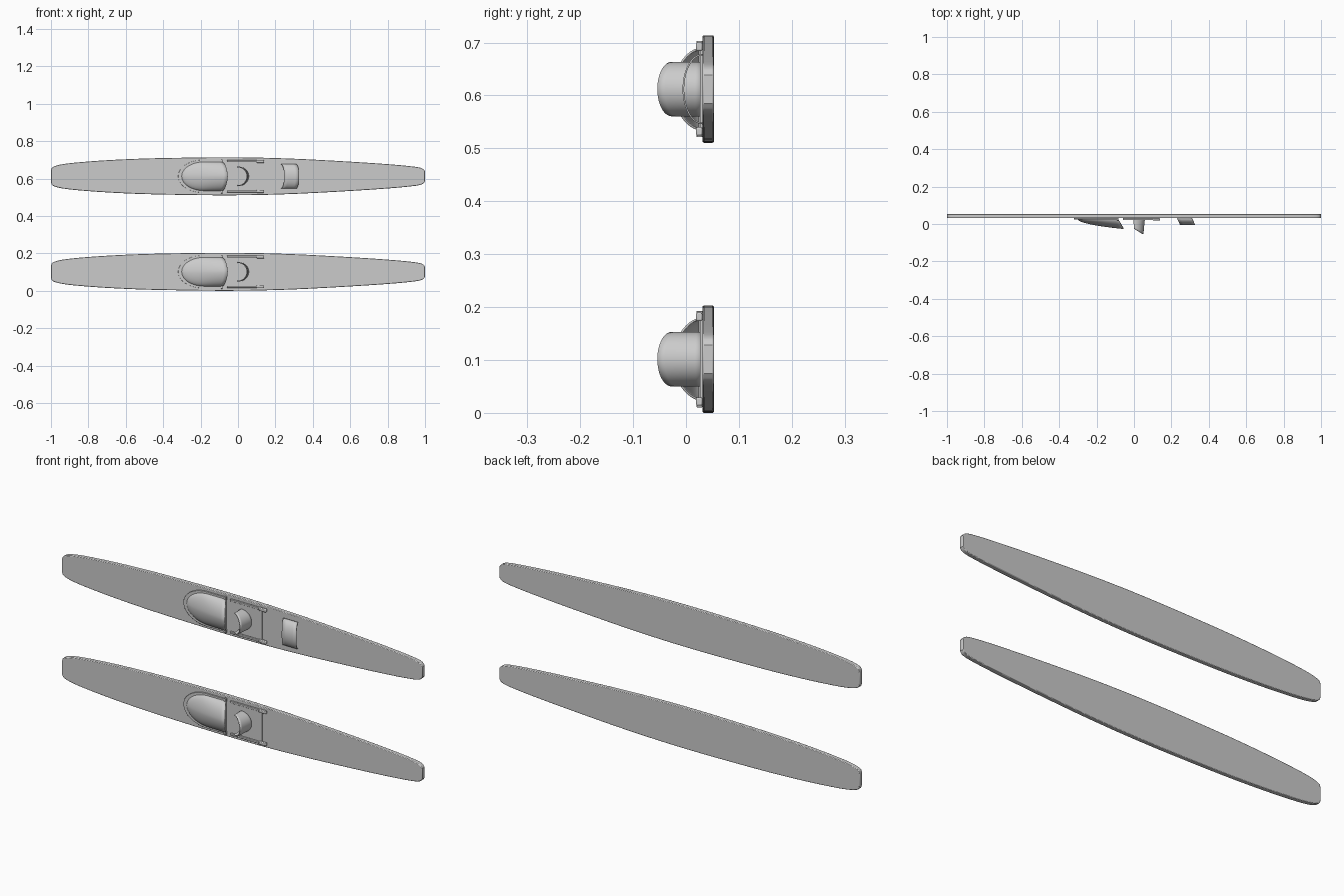
import bpy, bmesh
from math import sin, cos, pi, radians, sqrt

cube = bpy.data.objects.get("Cube")
if cube:
    bpy.data.objects.remove(cube)

DECK = 0.031   # front face of the ski
BACK = 0.053


def finish(name, bm, z, bevel=0, thick=0):
    bmesh.ops.recalc_face_normals(bm, faces=bm.faces)
    mesh = bpy.data.meshes.new(name)
    bm.to_mesh(mesh)
    bm.free()
    ob = bpy.data.objects.new(name, mesh)
    bpy.context.collection.objects.link(ob)
    ob.location.z = z
    if thick:
        mod = ob.modifiers.new("Thickness", 'SOLIDIFY')
        mod.thickness = thick
        mod.offset = 0
    if bevel:
        mod = ob.modifiers.new("Bevel", 'BEVEL')
        mod.width = bevel
        mod.segments = 2
        mod.angle_limit = radians(50)
    bpy.ops.object.select_all(action='DESELECT')
    bpy.context.view_layer.objects.active = ob
    ob.select_set(True)
    bpy.ops.object.shade_smooth_by_angle(angle=radians(35))
    return ob


def slab(name, outline, front, back, z, bevel=0):
    """Extrude an (x, z) outline along y."""
    bm = bmesh.new()
    face = bm.faces.new([bm.verts.new((x, back, h)) for x, h in outline])
    ext = bmesh.ops.extrude_face_region(bm, geom=[face])
    for v in ext["geom"]:
        if isinstance(v, bmesh.types.BMVert):
            v.co.y = front
    return finish(name, bm, z, bevel)


def box(name, x0, x1, z0, z1, front, z, bevel=0.0):
    return slab(name, [(x0, z0), (x1, z0), (x1, z1), (x0, z1)], front, DECK, z, bevel)


def sheet(name, func, nu, nv, z, thick):
    """Grid surface from func(u, v), thickened."""
    bm = bmesh.new()
    rows = [[bm.verts.new(func(i / nu, j / nv)) for j in range(nv + 1)]
            for i in range(nu + 1)]
    for a, b in zip(rows, rows[1:]):
        for j in range(nv):
            bm.faces.new((a[j], a[j + 1], b[j + 1], b[j]))
    bmesh.ops.remove_doubles(bm, verts=bm.verts, dist=0.00005)
    return finish(name, bm, z, 0, thick)


# Half-width of the ski along its length
SKI = [(-1, .03), (-.995, .045), (-.975, .056), (-.93, .066), (-.85, .075),
       (-.7, .086), (-.5, .095), (-.25, .1), (-.08, .1015), (.1, .1),
       (.3, .094), (.5, .084), (.7, .072), (.85, .061), (.93, .053),
       (.97, .047), (.99, .039), (1, .027)]


def smooth_profile(points, steps=4):
    """Catmull-Rom resampling of the profile."""
    out = []
    for i in range(len(points) - 1):
        p0, p1 = points[max(i - 1, 0)], points[i]
        p2, p3 = points[i + 1], points[min(i + 2, len(points) - 1)]
        m1 = (p2[1] - p0[1]) / (p2[0] - p0[0])
        m2 = (p3[1] - p1[1]) / (p3[0] - p1[0])
        d = p2[0] - p1[0]
        for k in range(steps):
            t = k / steps
            w = ((2*t**3 - 3*t*t + 1) * p1[1] + (t**3 - 2*t*t + t) * d * m1
                 + (3*t*t - 2*t**3) * p2[1] + (t**3 - t*t) * d * m2)
            out.append((p1[0] + d * t, w))
    return out + [points[-1]]


def mirrored(profile):
    return profile + [(x, -w) for x, w in reversed(profile)]


def toe_dome(u, v):
    x = -0.30 + 0.215 * u * u
    s = min((x + 0.30) / 0.12, 1)
    width = 0.076 * sqrt(max(1 - (1 - s) ** 2, 0))
    height = 0.052 * u ** 1.1
    a = pi * v
    side = abs(cos(a)) ** 1.15 * (1 if cos(a) > 0 else -1)
    rise = sin(a) ** 1.15
    return (x + 0.03 * u ** 4 * rise, 0.027 - height * rise, width * side)


def heel_cup(u, v):
    a = radians(-95 + 190 * u)
    top = -0.027 - 0.027 * max(cos(a), 0)
    return (0.003 + (0.053 - 0.008 * v) * cos(a), DECK + (top - DECK) * v, 0.049 * sin(a))


def rear_strap(u, v):
    a = pi * u
    rise = sin(a)
    return (0.23 + 0.08 * v + 0.017 * rise, DECK - 0.036 * rise, 0.065 * cos(a))


def build_ski(label, z):
    slab(label + "_ski", mirrored(smooth_profile(SKI)), DECK, BACK, z, 0.003)

    # Toe binding: flange and open dome
    flange = [(-0.19 - 0.13 * cos(a), 0.087 * sin(a))
              for a in (pi / 2 * k / 14 for k in range(1, 15))]
    flange += [(-0.085, 0.087)]
    slab(label + "_toe_flange", [(-0.32, 0)] + mirrored(flange), 0.024, DECK, z, 0.001)
    sheet(label + "_toe_dome", toe_dome, 24, 32, z, 0.004)

    # Heel binding: plate, cup and side rails
    box(label + "_heel_plate", -0.06, 0.115, -0.074, 0.074, 0.026, z)
    sheet(label + "_heel_cup", heel_cup, 32, 6, z, 0.005)
    for side, name in ((1, "upper"), (-1, "lower")):
        tag = label + "_" + name
        box(tag + "_rail", -0.06, 0.12, side * 0.076, side * 0.086, 0.021, z, 0.002)
        box(tag + "_rail_end", 0.10, 0.14, side * 0.072, side * 0.088, 0.019, z, 0.003)
        box(tag + "_toe_clip", -0.092, -0.082, side * 0.074, side * 0.091, 0.020, z, 0.001)


build_ski("bottom", 0.1015)
build_ski("top", 0.612)
# Only one ski carries the extra foot strap
sheet("top_rear_strap", rear_strap, 24, 4, 0.612, 0.003)
